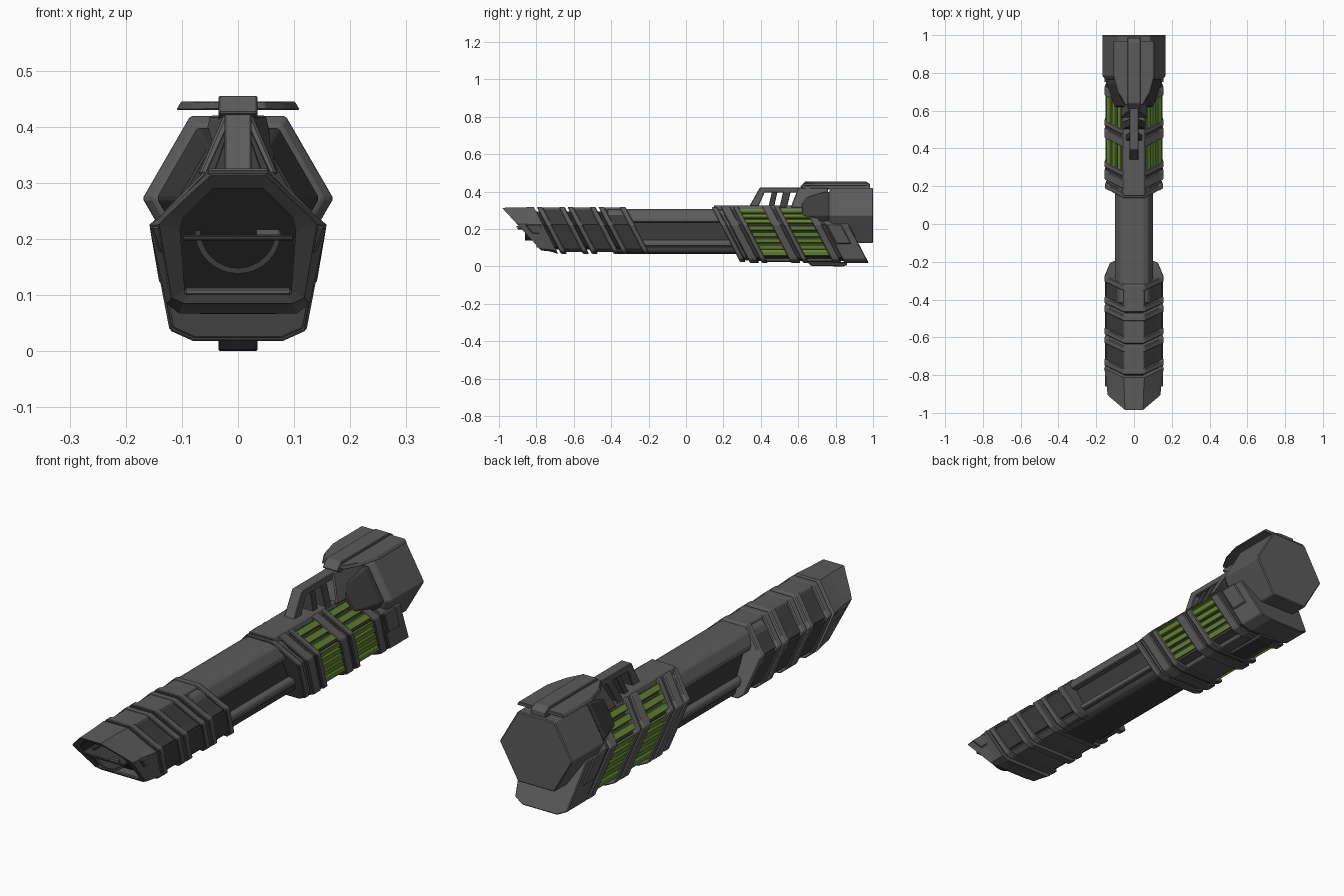
import bpy, bmesh, math

if "Cube" in bpy.data.objects:
    bpy.data.objects.remove(bpy.data.objects["Cube"])

SH = 0.52   # backward lean of the bands: y grows as z drops
TOP = 0.32


def material(name, rgb):
    m = bpy.data.materials.new(name)
    m.diffuse_color = (*rgb, 1)
    m.use_nodes = True
    m.node_tree.nodes["Principled BSDF"].inputs["Base Color"].default_value = m.diffuse_color
    return m


GREY = material("grey metal", (0.105, 0.105, 0.105))
DARK = material("dark metal", (0.045, 0.045, 0.045))
BLACK = material("deep recess", (0.022, 0.022, 0.022))
GREEN = material("green cell", (0.13, 0.23, 0.035))


def full(half):
    """Mirror a right half section (top to bottom) into a closed loop."""
    return half + [(-x, z) for x, z in reversed(half) if x > 0]


def shrink(sec, s, cz=0.19):
    return [(x * s, cz + (z - cz) * s) for x, z in sec]


def loft(name, rings, mat, bevel=0.004):
    bm = bmesh.new()
    loops = [[bm.verts.new(p) for p in r] for r in rings]
    n = len(loops[0])
    for a, b in zip(loops, loops[1:]):
        for i in range(n):
            j = (i + 1) % n
            bm.faces.new((a[i], a[j], b[j], b[i]))
    bm.faces.new(loops[0])
    bm.faces.new(loops[-1])
    bmesh.ops.recalc_face_normals(bm, faces=bm.faces)
    me = bpy.data.meshes.new(name)
    bm.to_mesh(me)
    bm.free()
    ob = bpy.data.objects.new(name, me)
    bpy.context.collection.objects.link(ob)
    me.materials.append(mat)
    if bevel:
        mod = ob.modifiers.new("chamfer", 'BEVEL')
        mod.width, mod.segments = bevel, 1
        mod.limit_method, mod.angle_limit = 'ANGLE', math.radians(25)
    return ob


def ring(sec, y, shear=SH):
    return [(x, y + shear * (TOP - z), z) for x, z in sec]


def band(name, sec, y0, y1, mat, shear=SH, bevel=0.004):
    return loft(name, [ring(sec, y0, shear), ring(sec, y1, shear)], mat, bevel)


def side_profile(name, pts, hw, mat, bevel=0.003):
    """Extrude a (y, z) outline across x."""
    return loft(name, [[(s * hw, y, z) for y, z in pts] for s in (-1, 1)], mat, bevel)


def box(name, x0, x1, y0, y1, z0, z1, mat, bevel=0.003):
    return band(name, [(x0, z1), (x1, z1), (x1, z0), (x0, z0)], y0, y1, mat, 0, bevel)


FRONT = full([(0.055, 0.317), (0.135, 0.243), (0.158, 0.225), (0.128, 0.085), (0.105, 0.067)])
REAR_HALF = [(0.06, 0.32), (0.135, 0.245), (0.158, 0.225), (0.122, 0.037), (0.08, 0.018)]
REAR = full(REAR_HALF)

# Front grip: three segments, each two ridges around a dark recessed panel
band("front_core", shrink(FRONT, 0.82), -0.82, -0.35, BLACK, bevel=0)
for y0, y1 in ((-0.80, -0.65), (-0.635, -0.485), (-0.47, -0.325)):
    panel = band("front_panel", shrink(FRONT, 0.93), y0 + 0.01, y1 - 0.01, DARK, bevel=0)
    panel.data.materials.append(GREY)
    for f in panel.data.polygons:
        f.material_index = 1 if f.normal.z < -0.6 else 0
    band("front_ridge", FRONT, y0, y0 + 0.032, GREY)
    band("front_ridge", FRONT, y1 - 0.032, y1, GREY)
    # spine plate and dark side plates
    band("front_spine", [(-0.052, 0.315), (0.052, 0.315), (0.06, 0.295), (-0.06, 0.295)],
         y0 + 0.005, y1 - 0.005, GREY)
    for s in (-1, 1):
        band("front_side_plate", [(s * 0.153, 0.212), (s * 0.128, 0.1), (s * 0.11, 0.1),
                                  (s * 0.13, 0.212)], y0 + 0.02, y1 - 0.02, DARK, bevel=0)

# Muzzle: raked hollow hood
outer = full([(0.05, 0.315), (0.128, 0.243), (0.145, 0.225), (0.122, 0.09), (0.1, 0.08)])
inner = full([(0.045, 0.29), (0.098, 0.238), (0.103, 0.215), (0.095, 0.108), (0.085, 0.1)])
hood = loft("muzzle_hood", [ring(FRONT, -0.815), ring(outer, -0.90, 0.72),
                            ring(shrink(outer, 0.97, 0.25), -0.99, 0.92),
                            ring(inner, -0.985, 0.92), ring(inner, -0.88, 0.6)], GREY, 0)
hood.data.materials.append(BLACK)
n = len(outer)
for f in hood.data.polygons:
    if 3 * n <= f.index < 4 * n or f.index == 4 * n + 1:
        f.material_index = 1
for s in (-1, 1):
    side_pts = [(s * 0.156, 0.222), (s * 0.14, 0.175), (s * 0.105, 0.175), (s * 0.105, 0.222)]
    loft("muzzle_cheek", [ring(side_pts, -0.95, 0.9), ring(side_pts, -0.83)], GREY)
box("visor_shelf", -0.1, 0.1, -0.90, -0.80, 0.197, 0.207, DARK)
box("visor_light", 0.033, 0.073, -0.905, -0.89, 0.207, 0.217, GREY, 0)
box("lower_lip", -0.095, 0.095, -0.80, -0.74, 0.1, 0.112, GREY)
# Half ring around the bore
arc = [math.pi + math.pi * i / 16 for i in range(17)]
bore = [(r * math.cos(a), 0.215 + r * math.sin(a)) for r, aa in ((0.077, arc), (0.067, arc[::-1])) for a in aa]
band("bore_ring", bore, -0.86, -0.79, DARK, 0, 0)

# Barrel: shroud over dark core with lower rail
band("barrel_shroud", full([(0.05, 0.308), (0.075, 0.295), (0.1, 0.255), (0.1, 0.235)]), -0.42, 0.25, GREY, 0)
band("barrel_core", full([(0.075, 0.24), (0.075, 0.125)]), -0.4, 0.35, DARK, 0, 0)
band("barrel_rail", full([(0.09, 0.14), (0.1, 0.13), (0.1, 0.108)]), -0.36, 0.35, GREY, 0)
band("barrel_base", full([(0.088, 0.108), (0.088, 0.08), (0.07, 0.066)]), -0.36, 0.35, DARK, 0)

# Rear housing
band("rear_core", shrink(REAR, 0.88), 0.15, 0.72, DARK, bevel=0)
for y0, y1, s in ((0.135, 0.165, 0.97), (0.165, 0.185, 0.92), (0.185, 0.235, 1), (0.25, 0.28, 1),
                  (0.405, 0.455, 1), (0.47, 0.50, 1), (0.63, 0.675, 1)):
    band("rear_ring", shrink(REAR, s), y0, y1, GREY)
for y0, y1 in ((0.23, 0.255), (0.45, 0.475), (0.67, 0.70)):
    band("rear_seam", shrink(REAR, 0.94), y0, y1, DARK, bevel=0)
band("rear_spine", [(-0.055, 0.325), (0.055, 0.325), (0.065, 0.3), (-0.065, 0.3)], 0.15, 0.69, GREY)


# Green cells: ribs laid along the two side faces
def ribs(p, q, count, y0, y1):
    for i in range(count):
        a, b = (i + 0.1) / count, (i + 0.84) / count
        for s in (-1, 1):
            pts = []
            for t, k in ((a, 0.97), (b, 0.97), (b, 0.84), (a, 0.84)):
                x, z = p[0] + (q[0] - p[0]) * t, p[1] + (q[1] - p[1]) * t
                pts.append((s * x * k, 0.19 + (z - 0.19) * k))
            band("green_rib", pts, y0, y1, GREEN, bevel=0.003)


for y0, y1 in ((0.275, 0.41), (0.495, 0.635)):
    ribs((0.068, 0.315), (0.156, 0.23), 3, y0, y1)
    ribs((0.157, 0.222), (0.124, 0.045), 5, y0, y1)
    band("rear_underside", [(-0.08, 0.045), (0.08, 0.045), (0.075, 0.024), (-0.075, 0.024)], y0, y1, GREY)

# Rear block under the cap, with side plates and foot
block = full([(0.1, 0.27), (0.15, 0.222), (0.122, 0.037), (0.08, 0.018)])
band("rear_block", block, 0.69, 0.82, GREY)
for s in (-1, 1):
    band("block_side_plate", [(s * 0.158, 0.225), (s * 0.14, 0.12), (s * 0.12, 0.12), (s * 0.13, 0.225)],
         0.70, 0.78, GREY)
side_profile("foot_plate", [(0.65, 0.022), (0.67, 0.002), (0.84, 0), (0.86, 0.006), (0.86, 0.022)], 0.035, DARK)


# Hexagonal end cap with tapered nose
def hexa(r, y, cz=0.272):
    return [(r * math.cos(a), y, cz + r * math.sin(a)) for a in [math.radians(60 * i) for i in range(6)]]


loft("end_cap", [hexa(0.152, 0.765), hexa(0.17, 0.785), hexa(0.17, 1.0)], GREY)
loft("cap_nose", [hexa(0.105, 0.62), hexa(0.145, 0.74), hexa(0.145, 0.78)], DARK)

# Top plate and ridge
plate = [(0.05, 0.63), (0.085, 0.69), (0.11, 0.78), (0.11, 0.97), (-0.11, 0.97), (-0.11, 0.78),
         (-0.085, 0.69), (-0.05, 0.63)]
loft("top_plate", [[(x, y, 0.43) for x, y in plate], [(x * 0.92, y, 0.445) for x, y in plate]], GREY, 0.002)
side_profile("top_ridge", [(0.61, 0.425), (0.64, 0.455), (0.96, 0.455), (0.985, 0.44), (0.985, 0.41), (0.64, 0.41)],
             0.035, GREY)

# Carry handle: slanted leg, bar and flared support
side_profile("handle", [(0.335, 0.315), (0.395, 0.422), (0.66, 0.422), (0.66, 0.395), (0.42, 0.395),
                        (0.385, 0.315)], 0.024, GREY)
for y0, y1, w in ((0.44, 0.47, 0.045), (0.50, 0.54, 0.06)):
    loft("handle_post", [[(s * w * k, y + 0.03 * (1 - k), z) for s, y in ((-1, y0), (1, y0), (1, y1), (-1, y1))]
                         for k, z in ((1, 0.315), (0.35, 0.4))], DARK, 0.002)
loft("handle_support", [[(-0.07, 0.56, 0.315), (0.07, 0.56, 0.315), (0.075, 0.76, 0.315), (-0.075, 0.76, 0.315)],
                        [(-0.025, 0.60, 0.42), (0.025, 0.60, 0.42), (0.05, 0.76, 0.42), (-0.05, 0.76, 0.42)]], GREY)
